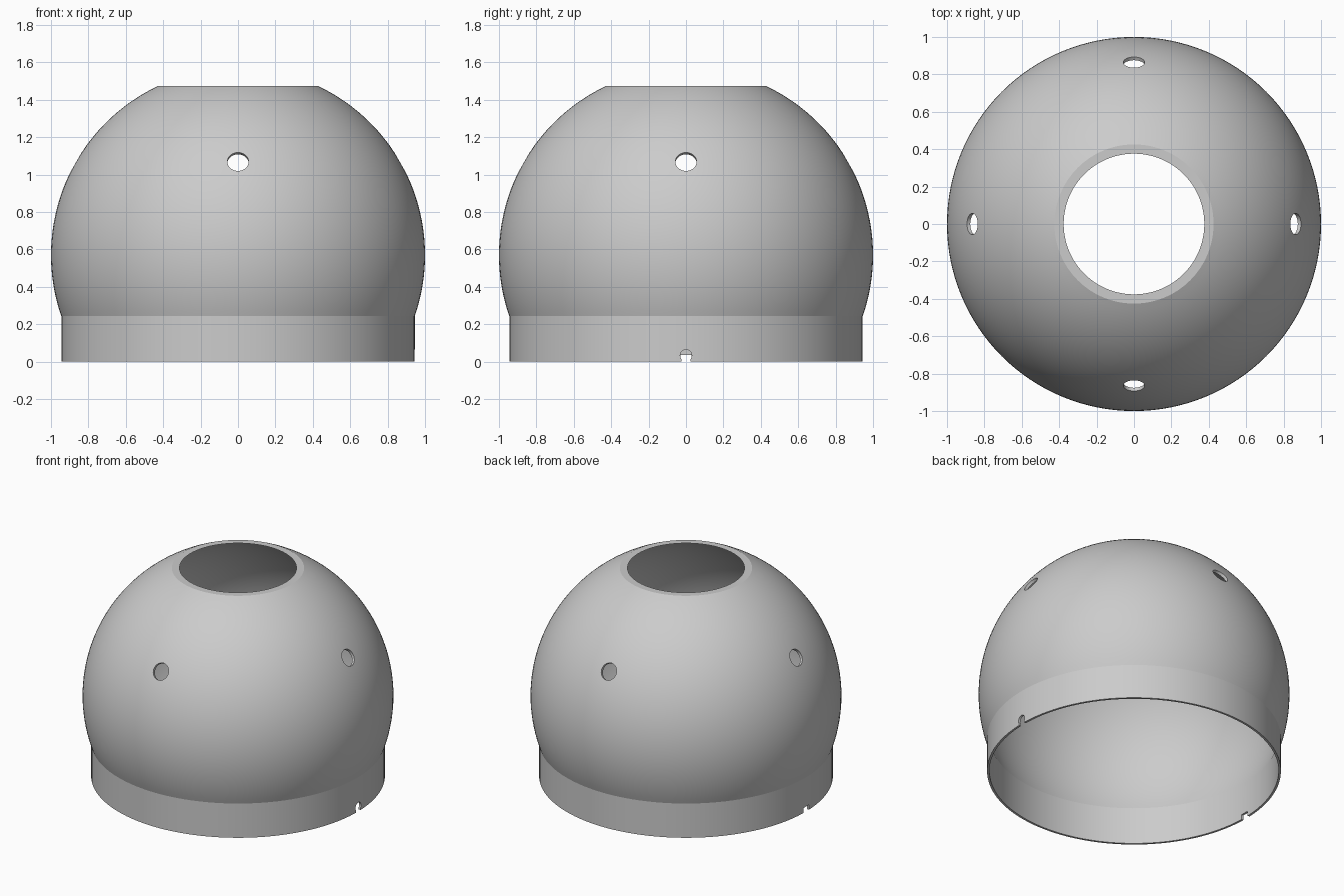
import bpy, bmesh, math
from mathutils import Matrix, Vector

cube = bpy.data.objects.get("Cube")
if cube:
    bpy.data.objects.remove(cube)

CENTRE, TOP = 0.57, 1.475
OUTER, INNER = 1.0, 0.98
BASE_OUT, BASE_IN = 0.945, 0.93

grey = bpy.data.materials.new("plain_grey")
grey.use_nodes = True
colour = (0.6, 0.6, 0.6, 1)
grey.diffuse_color = colour
grey.node_tree.nodes["Principled BSDF"].inputs["Base Color"].default_value = colour


def make_object(name, bm):
    bmesh.ops.recalc_face_normals(bm, faces=bm.faces)
    mesh = bpy.data.meshes.new(name)
    bm.to_mesh(mesh)
    bm.free()
    mesh.materials.append(grey)
    obj = bpy.data.objects.new(name, mesh)
    bpy.context.collection.objects.link(obj)
    return obj


def arc(radius, base_radius, steps=40):
    """Sphere profile from the base collar up to the top opening."""
    low = -math.acos(base_radius / radius)
    high = math.asin((TOP - CENTRE) / radius)
    angles = [low + (high - low) * i / steps for i in range(steps + 1)]
    return [Vector((radius * math.cos(a), 0, CENTRE + radius * math.sin(a))) for a in angles]


# Hollow dome with straight collar, turned from one closed profile
profile = [Vector((BASE_OUT, 0, 0))] + arc(OUTER, BASE_OUT)
profile += arc(INNER, BASE_IN)[::-1] + [Vector((BASE_IN, 0, 0))]
bm = bmesh.new()
verts = [bm.verts.new(p) for p in profile]
edges = [bm.edges.new((v, verts[i - 1])) for i, v in enumerate(verts)]
bmesh.ops.spin(bm, geom=verts + edges, cent=(0, 0, 0), axis=(0, 0, 1),
               angle=math.tau, steps=128, use_merge=True)
bmesh.ops.remove_doubles(bm, verts=bm.verts, dist=0.0001)
dome = make_object("dome_shell", bm)

cutters = []


def drill(name, position, direction, radius):
    """Round cutter along a direction."""
    bm = bmesh.new()
    turn = Vector(direction).to_track_quat("Z", "Y").to_matrix().to_4x4()
    bmesh.ops.create_cone(bm, cap_ends=True, segments=32, radius1=radius, radius2=radius,
                          depth=0.3, matrix=Matrix.Translation(position) @ turn)
    cutters.append(make_object(name, bm))


def slot(name, x, width, height):
    """Square cutter through the bottom edge."""
    bm = bmesh.new()
    bmesh.ops.create_cube(bm, size=1, matrix=Matrix.Translation((x, 0, 0))
                          @ Matrix.Diagonal((0.3, width, 2 * height, 1)))
    cutters.append(make_object(name, bm))


# Four radial holes, thirty degrees above the equator
for i in range(4):
    a = i * math.pi / 2
    lift = math.radians(30)
    d = Vector((math.cos(a) * math.cos(lift), math.sin(a) * math.cos(lift), math.sin(lift)))
    drill("hole_cutter", d + Vector((0, 0, CENTRE)), d, 0.057)

# Cable notches in the collar: round-topped on one side, square on the other
drill("round_notch_cutter", Vector((BASE_OUT, 0, 0.033)), (1, 0, 0), 0.031)
slot("round_notch_slot_cutter", BASE_OUT, 0.05, 0.02)
slot("square_notch_cutter", -BASE_OUT, 0.06, 0.035)

for cutter in cutters:
    cutter.hide_render = True
    mod = dome.modifiers.new(cutter.name, "BOOLEAN")
    mod.operation = "DIFFERENCE"
    mod.solver = "EXACT"
    mod.object = cutter

# Bake the cuts and drop the cutters
bpy.context.view_layer.update()
graph = bpy.context.evaluated_depsgraph_get()
cut_mesh = bpy.data.meshes.new_from_object(dome.evaluated_get(graph))
dome.modifiers.clear()
dome.data = cut_mesh
for cutter in cutters:
    bpy.data.objects.remove(cutter)

for obj in bpy.context.selected_objects:
    obj.select_set(False)
dome.select_set(True)
bpy.context.view_layer.objects.active = dome
bpy.ops.object.shade_smooth_by_angle(angle=math.radians(15))
